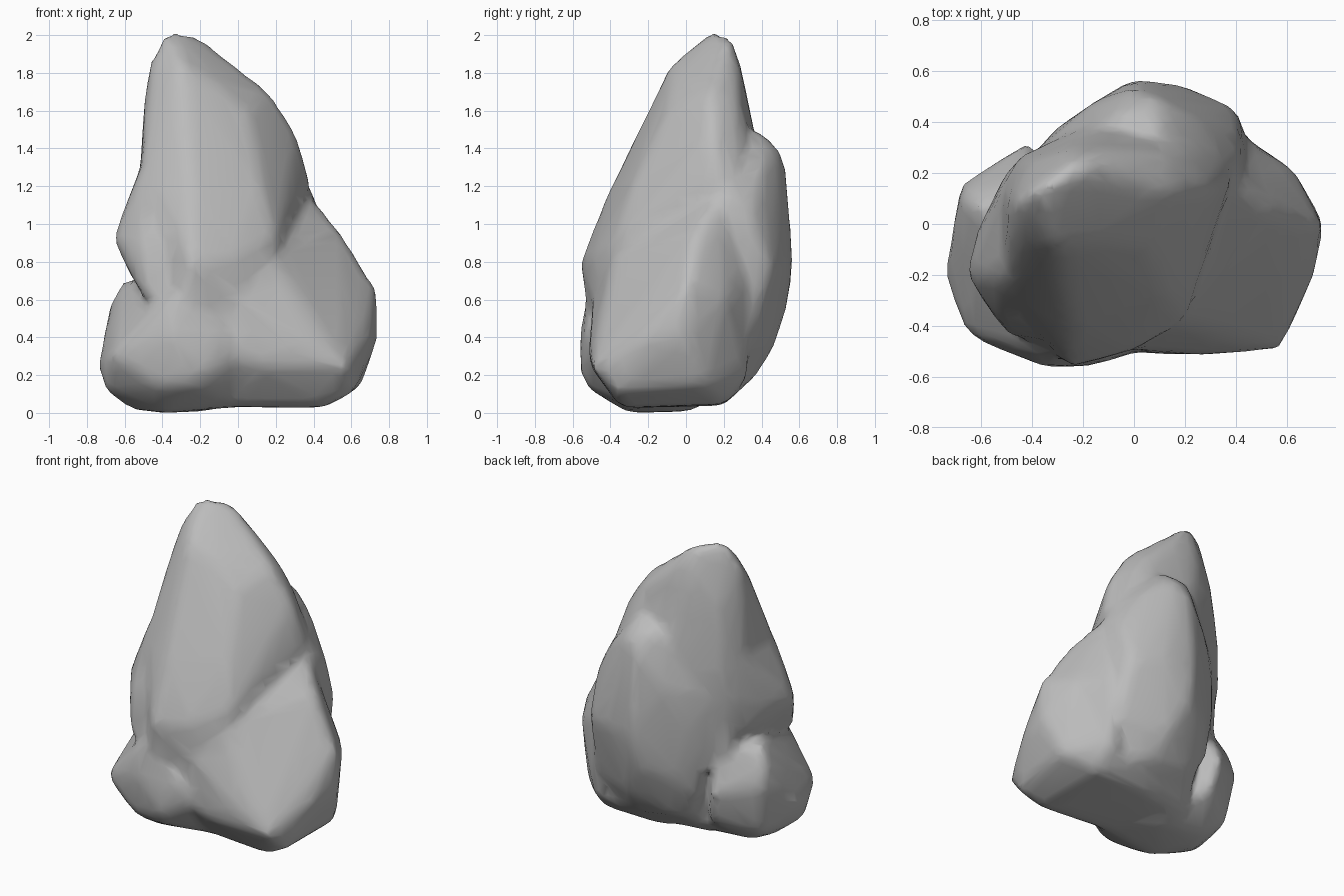
import bpy
import bmesh

old_cube = bpy.data.objects.get("Cube")
if old_cube:
    bpy.data.objects.remove(old_cube, do_unlink=True)

# One plain stone colour
stone = bpy.data.materials.new("grey_stone")
stone.use_nodes = True
grey = (0.5, 0.5, 0.5, 1)
stone.diffuse_color = grey
stone.node_tree.nodes["Principled BSDF"].inputs["Base Color"].default_value = grey
stone.node_tree.nodes["Principled BSDF"].inputs["Roughness"].default_value = 0.9

# Tall leaning spire with a broad front and rounded back
spire = [(-.4, .12, 1.99), (-.33, .15, 2.01), (-.23, .23, 2), (-.47, .08, 1.82),
         (-.3, -.08, 1.83), (-.12, -.05, 1.75), (-.43, -.05, 1.72), (0, .13, 1.79),
         (.17, .13, 1.68), (.12, .27, 1.64), (.3, .14, 1.48), (.2, .29, 1.5),
         (.37, .16, 1.22), (.36, .27, 1.15), (.2, -.36, .9), (.12, -.27, 1.2),
         (.05, -.09, 1.58), (-.25, -.4, 1.17), (-.43, -.31, 1.15), (-.25, -.55, .8),
         (0, -.48, .82), (-.5, -.22, 1.25), (-.5, .1, 1.4), (-.45, .25, 1.2),
         (-.4, .24, 1.6), (-.25, .28, 1.82), (-.08, .28, 1.8), (-.1, .34, 1.5),
         (-.1, .41, 1.2), (-.5, -.2, .65), (-.3, -.51, .5), (0, -.47, .55),
         (0, .3, .4), (-.45, .2, .6)]

# Shoulder swelling from the -x side of the spire
shoulder = [(-.65, -.2, .92), (-.61, -.05, .95), (-.51, -.38, .87), (-.5, -.2, 1.3),
            (-.5, .14, 1.3), (-.48, .22, 1), (-.55, -.25, .72), (-.52, .1, .76),
            (-.48, -.44, .6), (-.2, -.45, .9), (-.2, .2, 1)]

# Broad boulder on the +x side, undercut at the front
side_boulder = [(.73, 0, .4), (.72, 0, .66), (.7, -.19, .4), (.57, -.48, .24),
                (.62, .2, .6), (.43, .32, .7), (.44, .32, .2), (.54, .05, .95),
                (.42, .12, 1.08), (.36, .2, 1.16), (.15, -.36, .86), (0, -.48, .6),
                (.36, -.5, .35), (.1, -.5, .26), (-.03, -.48, .3), (.64, .1, .15),
                (.6, -.36, .12), (.45, -.34, .04), (0, -.3, .05), (.45, .2, .06),
                (0, .2, .05)]

# Low rounded boulder on the -x side
foot_boulder = [(-.73, -.2, .25), (-.69, -.25, .12), (-.65, -.43, .3), (-.35, -.55, .42),
                (-.2, -.55, .22), (-.08, -.52, .45), (-.35, -.51, .62), (-.4, -.3, .01),
                (-.4, -.5, .14), (-.2, -.51, .14), (-.2, .02, .02), (-.56, -.1, .03),
                (-.5, .04, .04), (-.63, .1, .13), (-.66, .1, .6), (-.6, .06, .69),
                (-.67, .15, .45), (-.42, .31, .42), (-.38, .27, .21), (-.35, .2, .7),
                (0, -.49, .3), (0, -.3, .05)]

# Ridge leaning against the back
back_ridge = [(0, .555, .8), (.2, .53, .8), (.4, .44, .75), (.42, .34, 1),
              (.4, .22, 1.14), (-.16, .46, 1.1), (0, .52, 1.29), (.08, .49, 1.38),
              (-.06, .42, 1.44), (.1, .38, 1.48), (.05, .25, 1.48), (.25, .4, 1.3),
              (0, .53, .58), (.1, .46, .36), (.15, .34, .17), (-.29, .37, .85),
              (-.37, .28, 1.05), (-.37, .28, .65), (-.3, .3, .35), (-.2, .42, .5),
              (-.15, .32, .2), (.42, .33, .35), (0, 0, .6)]

# Solid middle that closes the base between the boulders
core = [(-.4, -.3, .04), (.4, -.3, .04), (-.28, .12, .06), (.4, .2, .06),
        (-.22, .3, .22), (.25, .33, .17), (-.1, -.46, .3), (.1, -.48, .3),
        (-.3, -.45, .65), (.2, -.41, .74), (-.3, .3, .65), (.38, .34, .8)]


def add_lump(target, corners):
    """Wrap a convex hull round the corners and add it to the target."""
    lump = bmesh.new()
    for corner in corners:
        lump.verts.new(corner)
    bmesh.ops.convex_hull(lump, input=lump.verts[:])
    loose = [v for v in lump.verts if not v.link_faces]
    bmesh.ops.delete(lump, geom=loose, context='VERTS')
    bmesh.ops.recalc_face_normals(lump, faces=lump.faces[:])
    part = bpy.data.meshes.new("lump")
    lump.to_mesh(part)
    lump.free()
    target.from_mesh(part)
    bpy.data.meshes.remove(part)


# Gather the lumps into one rock
bm = bmesh.new()
for corners in (spire, shoulder, side_boulder, foot_boulder, back_ridge, core):
    add_lump(bm, corners)
mesh = bpy.data.meshes.new("rock")
bm.to_mesh(mesh)
bm.free()
rock = bpy.data.objects.new("rock", mesh)
bpy.context.scene.collection.objects.link(rock)

# Fuse, weather and simplify the surface
fuse = rock.modifiers.new("fuse", 'REMESH')
fuse.mode = 'VOXEL'
fuse.voxel_size = 0.03
weather = rock.modifiers.new("weather", 'SMOOTH')
weather.factor = 0.5
weather.iterations = 14
swell = rock.modifiers.new("swell", 'DISPLACE')
swell.mid_level = 0
swell.strength = 0.014
simplify = rock.modifiers.new("simplify", 'DECIMATE')
simplify.ratio = 0.12
depsgraph = bpy.context.evaluated_depsgraph_get()
fused = bpy.data.meshes.new_from_object(rock.evaluated_get(depsgraph))
rock.modifiers.clear()
rock.data = fused
bpy.data.meshes.remove(mesh)
fused.name = "rock"

# Smooth stone finish
fused.materials.clear()
fused.materials.append(stone)
for face in fused.polygons:
    face.use_smooth = True
    face.material_index = 0
